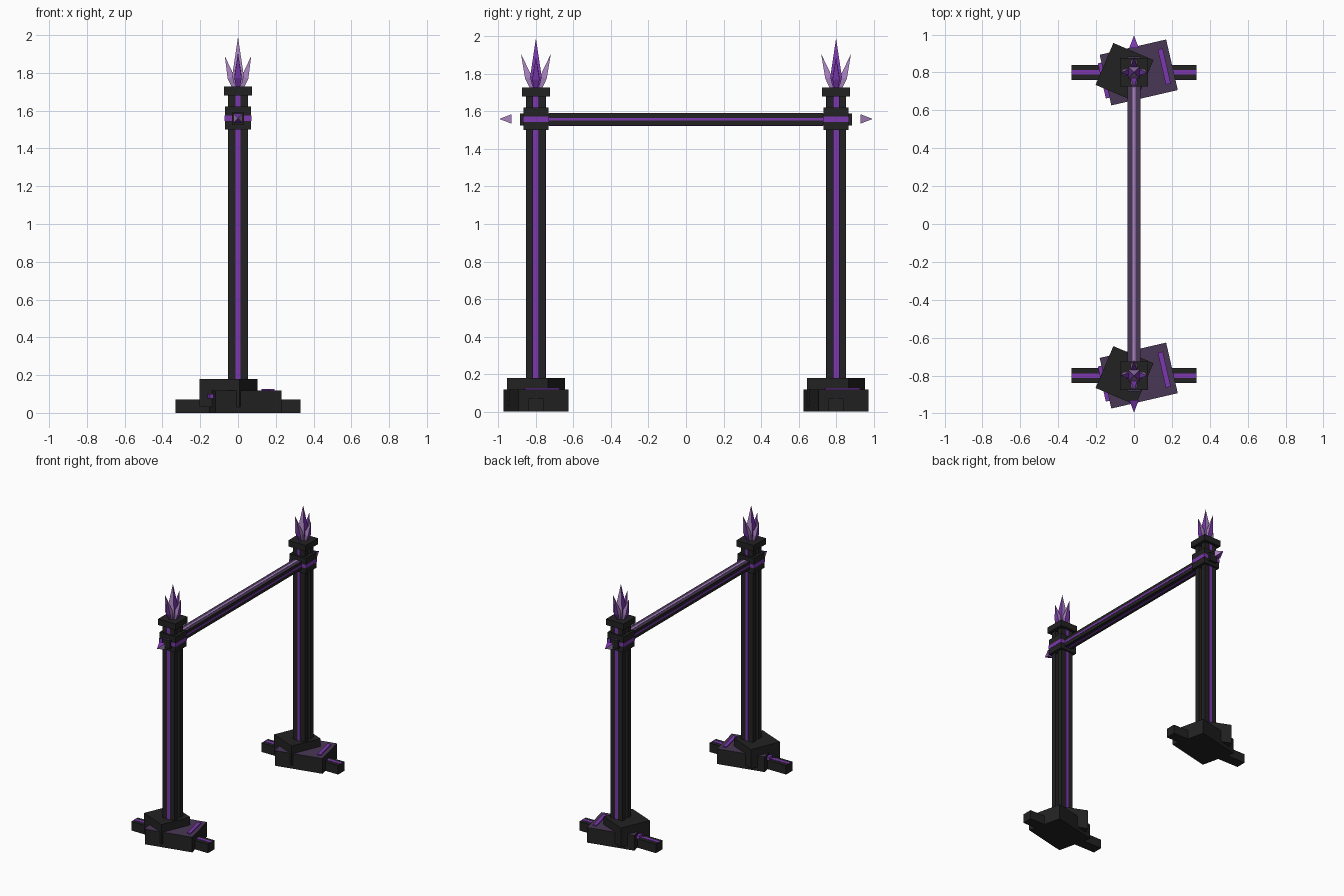
import bpy, bmesh, math
from mathutils import Vector, Matrix

if "Cube" in bpy.data.objects:
    bpy.data.objects.remove(bpy.data.objects["Cube"])


def material(name, rgb):
    m = bpy.data.materials.new(name)
    m.diffuse_color = (*rgb, 1)
    m.use_nodes = True
    m.node_tree.nodes["Principled BSDF"].inputs["Base Color"].default_value = m.diffuse_color
    return m


BLACK = material("black stone", (0.016, 0.016, 0.016))
PURPLE = material("vivid purple", (0.20, 0.04, 0.43))
LILAC = material("pale lilac crystal", (0.40, 0.23, 0.53))
DUSK = material("dusky purple", (0.065, 0.038, 0.09))


def finish(name, bm, mats):
    me = bpy.data.meshes.new(name)
    bmesh.ops.recalc_face_normals(bm, faces=bm.faces)
    bm.to_mesh(me)
    bm.free()
    for m in mats:
        me.materials.append(m)
    ob = bpy.data.objects.new(name, me)
    bpy.context.collection.objects.link(ob)
    return ob


def box(name, lo, hi, mat, top=None, origin=(0, 0, 0), turn=0):
    """Box between two corners, turned about z, then moved to origin."""
    bm = bmesh.new()
    lo, hi = Vector(lo), Vector(hi)
    size = hi - lo
    bmesh.ops.create_cube(bm, size=1)
    for v in bm.verts:
        v.co = Vector([c * s for c, s in zip(v.co, size)]) + (lo + hi) / 2
    if top:
        for f in bm.faces:
            f.material_index = int(f.normal.z > 0.9)
    bm.transform(Matrix.Translation(origin) @ Matrix.Rotation(math.radians(turn), 4, 'Z'))
    return finish(name, bm, [mat, top] if top else [mat])


def spike(name, base, tip, wide, rule, belly=None):
    """Four-sided spike; rule(normal) picks purple (0) or lilac (1).
    With belly, the spike starts at a narrow foot and swells to there."""
    bm = bmesh.new()
    base, tip = Vector(base), Vector(tip)
    axis = (tip - base).normalized()
    u = Vector((1, 0, 0)) if abs(axis.x) < 0.5 else Vector((0, 1, 0))
    if abs(axis.z) > 0.5:
        u = Vector((1, 0, 0))
    u = (u - axis * u.dot(axis)).normalized()
    w = axis.cross(u)
    stations = [(base, wide)]
    if belly:
        stations = [(base, wide * 0.55), (base.lerp(tip, belly), wide)]
    rings = [[bm.verts.new(p + (u * a + w * b) * r)
              for a, b in ((1, 1), (-1, 1), (-1, -1), (1, -1))] for p, r in stations]
    bm.faces.new(rings[0])
    for r0, r1 in zip(rings, rings[1:]):
        for i in range(4):
            bm.faces.new((r0[i], r0[(i + 1) % 4], r1[(i + 1) % 4], r1[i]))
    end = bm.verts.new(tip)
    for i in range(4):
        bm.faces.new((rings[-1][i], rings[-1][(i + 1) % 4], end))
    bmesh.ops.recalc_face_normals(bm, faces=bm.faces)
    for f in bm.faces:
        f.material_index = int(rule(f.normal))
    return finish(name, bm, [PURPLE, LILAC])


for s in (-1, 1):
    o = (0, 0.8 * s, 0)
    # base: long foot, two turned blocks, inlaid strips
    box("foot_bar", (-0.33, -0.04, 0), (0.33, 0.04, 0.07), BLACK, origin=o)
    box("foot_strip", (-0.329, -0.012, 0.069), (0.329, 0.012, 0.072), PURPLE, origin=o)
    b = (0.025, 0.8 * s, 0)
    box("low_block", (-0.18, -0.137, 0), (0.18, 0.137, 0.118), BLACK, DUSK, b, 13)
    box("low_block_strip", (0.125, -0.095, 0.117), (0.152, 0.095, 0.126), PURPLE, origin=b, turn=13)
    box("low_block_end_strip", (-0.20, -0.095, 0.075), (-0.17, 0.095, 0.10), PURPLE, origin=b, turn=13)
    box("high_block", (-0.115, -0.12, 0.03), (0.115, 0.12, 0.18), BLACK,
        origin=(-0.05, 0.8 * s, 0), turn=-23)
    # post: two slabs with a purple core in the groove, strips front and back
    for t in (-1, 1):
        y0, y1 = sorted((0.015 * t, 0.052 * t))
        box("post_slab", (-0.052, y0, 0.1), (0.052, y1, 1.69), BLACK, origin=o)
        y0, y1 = sorted((0.051 * t, 0.054 * t))
        box("post_strip", (-0.012, y0, 0.17), (0.012, y1, 1.69), PURPLE, origin=o)
    box("post_core", (-0.02, -0.015, 0.1), (0.02, 0.015, 1.69), PURPLE, origin=o)
    # collar, cap
    box("collar", (-0.07, -0.067, 1.5), (0.07, 0.067, 1.622), BLACK, origin=o)
    box("collar_strip", (-0.072, -0.069, 1.545), (0.072, 0.069, 1.574), PURPLE, origin=o)
    box("cap", (-0.075, -0.075, 1.68), (0.075, 0.075, 1.727), BLACK, origin=o)
    # crystal cluster
    spike("centre_crystal", (0, 0.8 * s, 1.725), (0, 0.8 * s, 1.99), 0.031,
          lambda n: abs(n.y) > abs(n.x), 0.22)
    for t in (-1, 1):
        spike("side_crystal_x", (0.022 * t, 0.8 * s, 1.725), (0.07 * t, 0.8 * s, 1.89), 0.019,
              lambda n: abs(n.y) > abs(n.x), 0.3)
        spike("side_crystal_y", (0, 0.8 * s + 0.022 * t, 1.725), (0, 0.8 * s + 0.08 * t, 1.908), 0.019,
              lambda n: abs(n.x) > abs(n.y), 0.3)
    # floating spike beyond the beam end
    spike("end_spike", (0, 0.93 * s, 1.56), (0, 0.995 * s, 1.56), 0.025,
          lambda n: abs(n.x) > abs(n.z))

# crossbeam with inlaid strips
box("beam", (-0.033, -0.885, 1.525), (0.033, 0.885, 1.59), BLACK, DUSK)
box("beam_side_strip", (-0.035, -0.73, 1.551), (0.035, 0.73, 1.566), PURPLE)
box("beam_top_strip", (-0.008, -0.73, 1.589), (0.008, 0.73, 1.592), LILAC)
box("beam_under_strip", (-0.008, -0.73, 1.523), (0.008, 0.73, 1.526), PURPLE)
